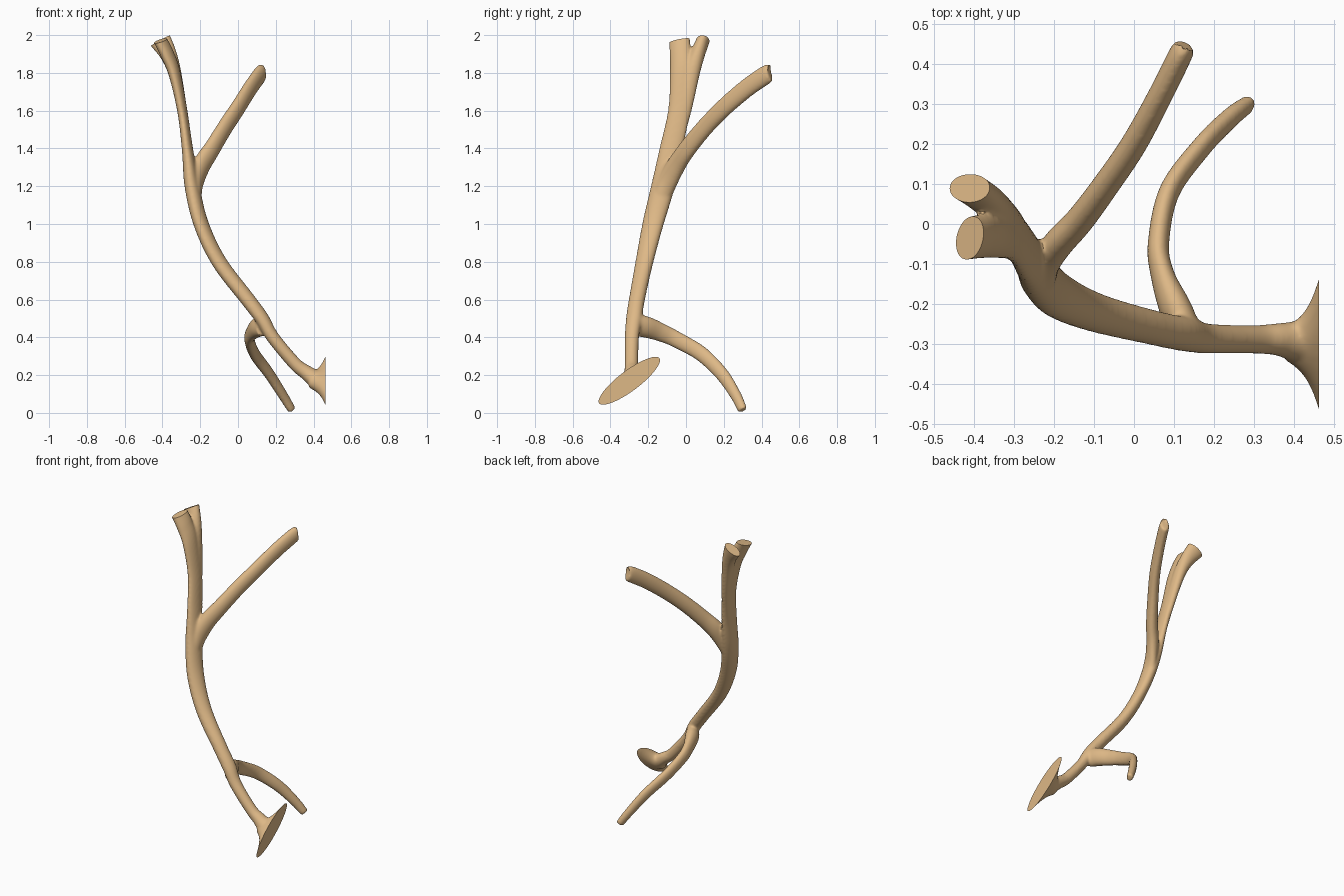
import bpy, bmesh, math
from mathutils import Vector

if "Cube" in bpy.data.objects:
    bpy.data.objects.remove(bpy.data.objects["Cube"], do_unlink=True)

SIDES = 28
STEPS = 8
SWELL = 0.002   # makes up for the shrinkage of the smoothing


def spline(keys):
    """Catmull-Rom through keys of (x, y, z, half width, half depth)."""
    k = [Vector(p) for p in keys]
    k = [2 * k[0] - k[1]] + k + [2 * k[-1] - k[-2]]
    out = []
    for i in range(1, len(k) - 2):
        a, b, c, d = k[i - 1:i + 3]
        for s in range(STEPS):
            t = s / STEPS
            out.append(0.5 * (2 * b + (c - a) * t + (2 * a - 5 * b + 4 * c - d) * t * t
                              + (3 * b - a - 3 * c + d) * t ** 3))
    return out + [k[-2]]


def sweep(bm, keys, wide):
    """Closed tube of elliptical rings; 'wide' steers the first half axis."""
    pts = spline(keys)
    pos = [Vector(p[:3]) for p in pts]
    rings = []
    for i, p in enumerate(pts):
        t = (pos[min(i + 1, len(pos) - 1)] - pos[max(i - 1, 0)]).normalized()
        u = Vector(wide)
        u = (u - u.dot(t) * t).normalized()
        v = t.cross(u)
        ring = []
        for s in range(SIDES):
            ang = 2 * math.pi * s / SIDES
            ring.append(bm.verts.new(pos[i] + u * math.cos(ang) * (p[3] + SWELL)
                                     + v * math.sin(ang) * (p[4] + SWELL)))
        rings.append(ring)
    for r, q in zip(rings, rings[1:]):
        for s in range(SIDES):
            n = (s + 1) % SIDES
            bm.faces.new((r[s], r[n], q[n], q[s]))
    bm.faces.new(rings[0][::-1])
    bm.faces.new(rings[-1])


bm = bmesh.new()

# Flared foot, straight along x so that its rings stay upright
foot = [(0.49, 0.30, 0.06), (0.462, 0.20, 0.052), (0.445, 0.14, 0.05),
        (0.425, 0.093, 0.046), (0.40, 0.06, 0.04), (0.375, 0.04, 0.03)]
sweep(bm, [(x, -0.30, 0.17, a, b) for x, a, b in foot], (0, 0.8, 0.6))

# Main beam, from the foot up into the front top prong
sweep(bm, [(0.44, -0.297, 0.168, 0.05, 0.042), (0.40, -0.292, 0.187, 0.049, 0.042),
           (0.36, -0.288, 0.215, 0.04, 0.036), (0.30, -0.288, 0.262, 0.034, 0.033),
           (0.185, -0.286, 0.40, 0.036, 0.032),
           (0.127, -0.275, 0.50, 0.042, 0.034), (0.052, -0.26, 0.60, 0.042, 0.036),
           (-0.10, -0.22, 0.80, 0.048, 0.036), (-0.195, -0.175, 1.0, 0.056, 0.036),
           (-0.243, -0.122, 1.2, 0.061, 0.037), (-0.268, -0.078, 1.4, 0.06, 0.027),
           (-0.295, -0.038, 1.6, 0.056, 0.024), (-0.337, -0.028, 1.8, 0.056, 0.029),
           (-0.375, -0.03, 1.9, 0.056, 0.032), (-0.41, -0.035, 1.97, 0.056, 0.031),
           (-0.432, -0.038, 2.01, 0.056, 0.031)], (0, 0.8, 0.6))

# Rear top prong
sweep(bm, [(-0.27, -0.07, 1.40, 0.04, 0.02), (-0.295, -0.015, 1.6, 0.042, 0.024),
           (-0.335, 0.03, 1.8, 0.042, 0.033), (-0.37, 0.062, 1.9, 0.037, 0.044),
           (-0.411, 0.09, 1.972, 0.033, 0.057), (-0.437, 0.103, 2.02, 0.033, 0.061)],
      (0, 1, 0))

# Upper rear branch with a blunt rounded tip
sweep(bm, [(-0.225, -0.145, 1.10, 0.04, 0.028), (-0.22, -0.10, 1.22, 0.053, 0.033),
           (-0.19, -0.05, 1.314, 0.053, 0.036), (-0.135, 0.01, 1.402, 0.049, 0.034),
           (-0.068, 0.10, 1.512, 0.047, 0.032), (0.0, 0.20, 1.615, 0.047, 0.031),
           (0.065, 0.32, 1.718, 0.048, 0.029), (0.117, 0.425, 1.791, 0.048, 0.028),
           (0.126, 0.444, 1.799, 0.041, 0.023)], (0, 0, 1))

# Lower drooping branch with a small rounded tip
sweep(bm, [(0.13, -0.265, 0.462, 0.055, 0.034), (0.103, -0.21, 0.454, 0.055, 0.038),
           (0.072, -0.13, 0.425, 0.047, 0.028), (0.061, -0.05, 0.388, 0.042, 0.025),
           (0.088, 0.08, 0.313, 0.039, 0.024), (0.167, 0.19, 0.205, 0.035, 0.023),
           (0.237, 0.262, 0.095, 0.029, 0.022), (0.279, 0.295, 0.026, 0.025, 0.019),
           (0.286, 0.300, 0.014, 0.022, 0.016)], (0, 0.5, 1))

bmesh.ops.recalc_face_normals(bm, faces=bm.faces)
raw = bpy.data.meshes.new("branch_raw")
bm.to_mesh(raw)
bm.free()
branch = bpy.data.objects.new("forked_branch", raw)
bpy.context.collection.objects.link(branch)

# Fuse the limbs into one skin with soft forks
fuse = branch.modifiers.new("fuse", 'REMESH')
fuse.mode = 'VOXEL'
fuse.voxel_size = 0.007
soft = branch.modifiers.new("soften", 'SMOOTH')
soft.factor = 0.5
soft.iterations = 10
deps = bpy.context.evaluated_depsgraph_get()
mesh = bpy.data.meshes.new_from_object(branch.evaluated_get(deps))
branch.modifiers.clear()
branch.data = mesh
bpy.data.meshes.remove(raw)
mesh.name = "forked_branch"

# Saw the foot and the top prongs flat: (point, outward normal, reach, side filter)
cuts = [((0.462, -0.30, 0.17), (1, 0, 0), 0.40, lambda c: c.x > 0.42),
        ((-0.41, -0.035, 1.97), (-0.25, -0.15, 0.95), 0.10, lambda c: c.y < 0.035),
        ((-0.411, 0.09, 1.97), (-0.48, 0.1, 0.87), 0.10, lambda c: c.y > 0.035)]
bm = bmesh.new()
bm.from_mesh(mesh)
for point, normal, reach, keep in cuts:
    p = Vector(point)
    faces = [f for f in bm.faces
             if (f.calc_center_median() - p).length < reach and keep(f.calc_center_median())]
    geom = list({g for f in faces for g in (*f.verts, *f.edges, f)})
    bmesh.ops.bisect_plane(bm, geom=geom, plane_co=p, plane_no=Vector(normal).normalized(),
                           clear_outer=True)
    rim = [e for e in bm.edges if e.is_boundary]
    bmesh.ops.holes_fill(bm, edges=rim, sides=0)
bmesh.ops.recalc_face_normals(bm, faces=bm.faces)
bm.to_mesh(mesh)
bm.free()

# Pale tan wood
wood = bpy.data.materials.new("pale_tan")
wood.use_nodes = True
tan = (0.73, 0.48, 0.24, 1)
wood.diffuse_color = tan
wood.node_tree.nodes["Principled BSDF"].inputs["Base Color"].default_value = tan
mesh.materials.clear()
mesh.materials.append(wood)

bpy.ops.object.select_all(action='DESELECT')
branch.select_set(True)
bpy.context.view_layer.objects.active = branch
bpy.ops.object.shade_smooth_by_angle(angle=math.radians(40))
